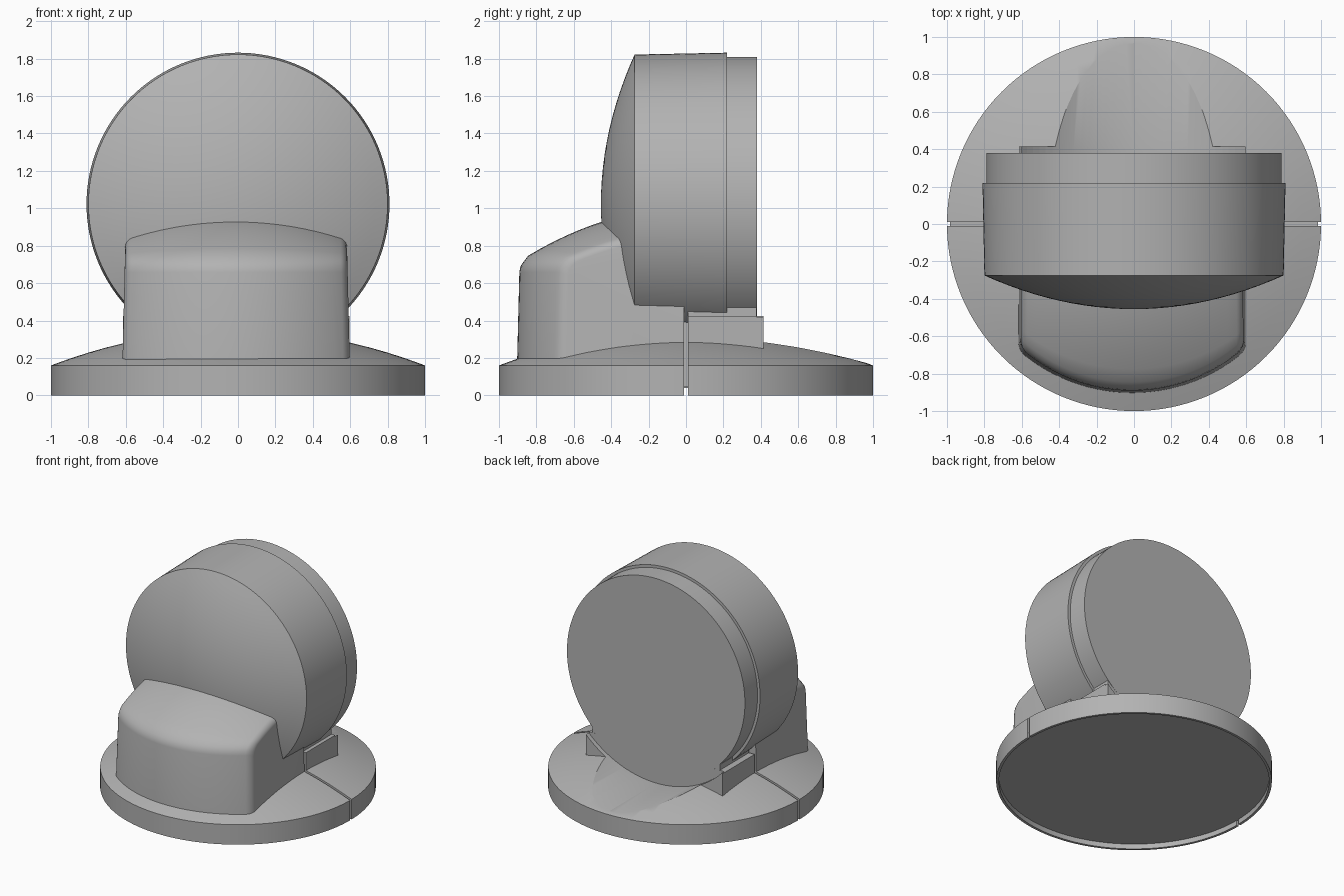
import bpy, bmesh
from math import sin, cos, pi, sqrt, radians
from mathutils import Matrix

cube = bpy.data.objects.get("Cube")
if cube:
    bpy.data.objects.remove(cube, do_unlink=True)

GREY = (0.45, 0.45, 0.45, 1)
mat = bpy.data.materials.new("plain grey")
mat.use_nodes = True
mat.diffuse_color = GREY
mat.node_tree.nodes["Principled BSDF"].inputs["Base Color"].default_value = GREY

HEAD_Z = 1.022  # height of the round head's axis


def finish(bm, name):
    """Turn a bmesh into a named grey object."""
    bmesh.ops.remove_doubles(bm, verts=bm.verts, dist=1e-5)
    bmesh.ops.recalc_face_normals(bm, faces=bm.faces)
    mesh = bpy.data.meshes.new(name)
    bm.to_mesh(mesh)
    bm.free()
    mesh.materials.append(mat)
    obj = bpy.data.objects.new(name, mesh)
    bpy.context.scene.collection.objects.link(obj)
    return obj


def lathe(name, profile, matrix=Matrix(), sides=128):
    """Spin (radius, height) points about the z axis."""
    bm = bmesh.new()
    rings = []
    for r, z in profile:
        if r == 0:
            rings.append([bm.verts.new((0, 0, z))] * sides)
        else:
            rings.append([bm.verts.new((r * cos(2 * pi * i / sides),
                                        r * sin(2 * pi * i / sides), z))
                          for i in range(sides)])
    for a, b in zip(rings, rings[1:]):
        for i in range(sides):
            j = (i + 1) % sides
            corners = list(dict.fromkeys((a[i], a[j], b[j], b[i])))
            if len(corners) > 2:
                bm.faces.new(corners)
    bm.transform(matrix)
    return finish(bm, name)


def box(name, low, high):
    bm = bmesh.new()
    bmesh.ops.create_cube(bm, size=1)
    for v in bm.verts:
        v.co = [h if c > 0 else l for c, l, h in zip(v.co, low, high)]
    return finish(bm, name)


def cut(obj, cutter):
    mod = obj.modifiers.new("cut", 'BOOLEAN')
    mod.operation = 'DIFFERENCE'
    mod.solver = 'EXACT'
    mod.object = cutter
    bpy.context.view_layer.objects.active = obj
    bpy.ops.object.modifier_apply(modifier=mod.name)


def smooth(obj, angle=30):
    bpy.ops.object.select_all(action='DESELECT')
    obj.select_set(True)
    bpy.context.view_layer.objects.active = obj
    bpy.ops.object.shade_smooth_by_angle(angle=radians(angle))


# Spinning axis laid along +y, at the height of the head
along_y = Matrix.Translation((0, 0, HEAD_Z)) @ Matrix.Rotation(-pi / 2, 4, 'X')

# Round base with a low domed top and a thin rim below
dome = [(1 - i / 10, 0.16 + 0.19 * (1 - (1 - i / 10) ** 2)) for i in range(11)]
base = lathe("base", [(0, 0.045), (0.98, 0.045), (0.98, 0), (1, 0)] + dome)
floor_plate = lathe("floor_plate", [(0, 0.04), (0.985, 0.04), (0.985, 0.05), (0, 0.05)])

# Round head: domed front, slightly flared drum, stepped back
front_cap = [(0.8 * i / 12, -0.455 + 0.18 * (i / 12) ** 2) for i in range(13)]
head = lathe("head", front_cap + [(0.81, 0.22), (0.788, 0.22), (0.788, 0.38), (0, 0.38)],
             along_y)

# Front housing: curved front, domed top, rounded shoulders, lofted across x
HALF, ROUND = 0.6, 0.035
inner = HALF - ROUND
columns = [(inner * i / 12, 0) for i in range(-12, 13)]
side = [(inner + ROUND * sin(a), ROUND * (1 - cos(a)))
        for a in (pi / 2 * k / 5 for k in range(1, 6))]
columns = [(-x, e) for x, e in reversed(side)] + columns + side


def housing_section(x, inset):
    front = -sqrt(0.905 ** 2 - x * x) + inset

    def top(y):
        return 1.0 - 0.356 * (x * x + y * y) - inset

    points = [(front, 0.1), (front + 0.014, top(front) - 0.05),
              (front + 0.02, top(front) - 0.018), (front + 0.035, top(front) + 0.004)]
    start, end = front + 0.06, -0.01
    for i in range(13):
        y = start + (end - start) * i / 12
        points.append((y, top(y)))
    return points + [(end, 0.1)]


bm = bmesh.new()
sections = []
for x, inset in columns:
    ring = []
    for y, z in housing_section(x, inset):
        taper = 1 + 0.04 * (0.5 - z)
        ring.append(bm.verts.new((x * taper - 0.01, y, z)))
    sections.append(ring)
for a, b in zip(sections, sections[1:]):
    for i in range(len(a)):
        j = (i + 1) % len(a)
        bm.faces.new((a[i], a[j], b[j], b[i]))
bm.faces.new(sections[0])
bm.faces.new(sections[-1])
housing = finish(bm, "front_housing")

# Rear housing and the saddle carrying the head
rear = box("rear_housing", (-0.615, 0.01, 0.1), (0.595, 0.415, 0.425))
saddle = box("head_saddle", (-0.565, -0.05, 0.1), (0.565, 0.378, 0.47))

# Scoop behind the head and the seam between the two halves of the base
scoop = lathe("scoop_cutter", [(0, 0.379), (0.85, 0.379), (0.85, 1.2), (0, 1.2)], along_y)
seam_left = box("seam_cutter_left", (0.5, -0.01, -0.1), (1.1, 0.01, 0.6))
seam_right = box("seam_cutter_right", (-1.1, -0.01, -0.1), (-0.5, 0.01, 0.6))
for part in (base, rear):
    cut(part, scoop)
for seam in (seam_left, seam_right):
    cut(base, seam)
    cut(saddle, seam)
for helper in (scoop, seam_left, seam_right):
    bpy.data.objects.remove(helper, do_unlink=True)

for part in (base, floor_plate, head, housing):
    smooth(part)
